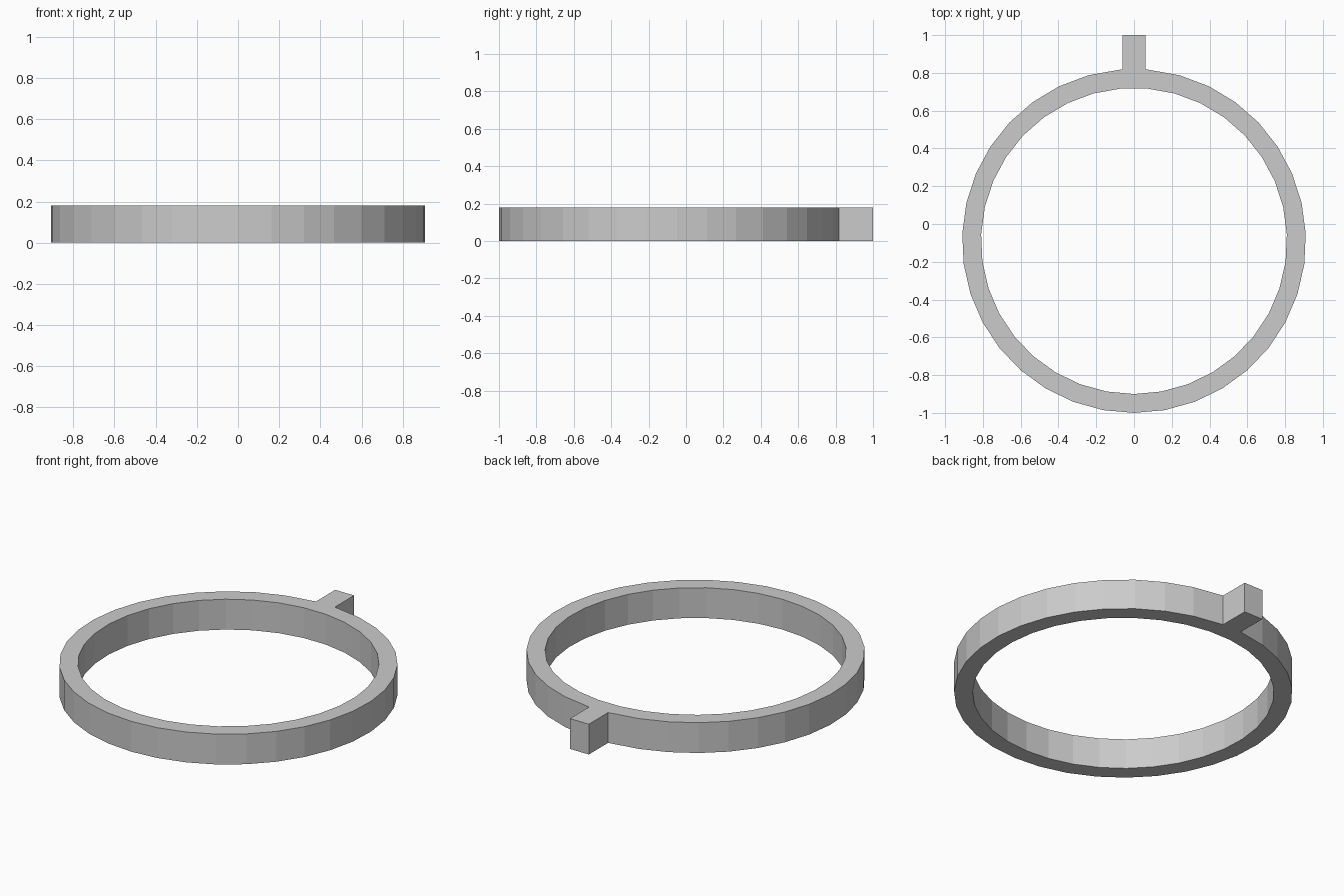
import bpy, bmesh, math

if "Cube" in bpy.data.objects:
    bpy.data.objects.remove(bpy.data.objects["Cube"])

SIDES, HEIGHT, CY = 35, 0.18, -0.09
R_OUT, R_IN = 0.91, 0.81
TAB = 0.062


def circle(r):
    # one vertex at the front, one flat side at the back
    a = [2 * math.pi * i / SIDES for i in range(SIDES)]
    return [(r * math.sin(t), CY - r * math.cos(t)) for t in a]


outer, inner = circle(R_OUT), circle(R_IN)

# the two rear outer corners carry the tab
k = SIDES // 2
back = outer[k][1] + 0.003
outer[k], outer[k + 1] = (TAB, back), (-TAB, back)

bm = bmesh.new()
vo = [bm.verts.new((x, y, 0)) for x, y in outer]
vi = [bm.verts.new((x, y, 0)) for x, y in inner]
for i in range(SIDES):
    j = (i + 1) % SIDES
    bm.faces.new((vo[i], vo[j], vi[j], vi[i]))

# rear tab
tip = [bm.verts.new((x, 1, 0)) for x in (TAB, -TAB)]
bm.faces.new((vo[k], tip[0], tip[1], vo[k + 1]))

# raise the flat profile to full height
ext = bmesh.ops.extrude_face_region(bm, geom=bm.faces[:], use_keep_orig=True)
top = [g for g in ext["geom"] if isinstance(g, bmesh.types.BMVert)]
bmesh.ops.translate(bm, verts=top, vec=(0, 0, HEIGHT))
bmesh.ops.recalc_face_normals(bm, faces=bm.faces[:])

mesh = bpy.data.meshes.new("ring_with_tab")
bm.to_mesh(mesh)
bm.free()
obj = bpy.data.objects.new("ring_with_tab", mesh)
bpy.context.collection.objects.link(obj)
